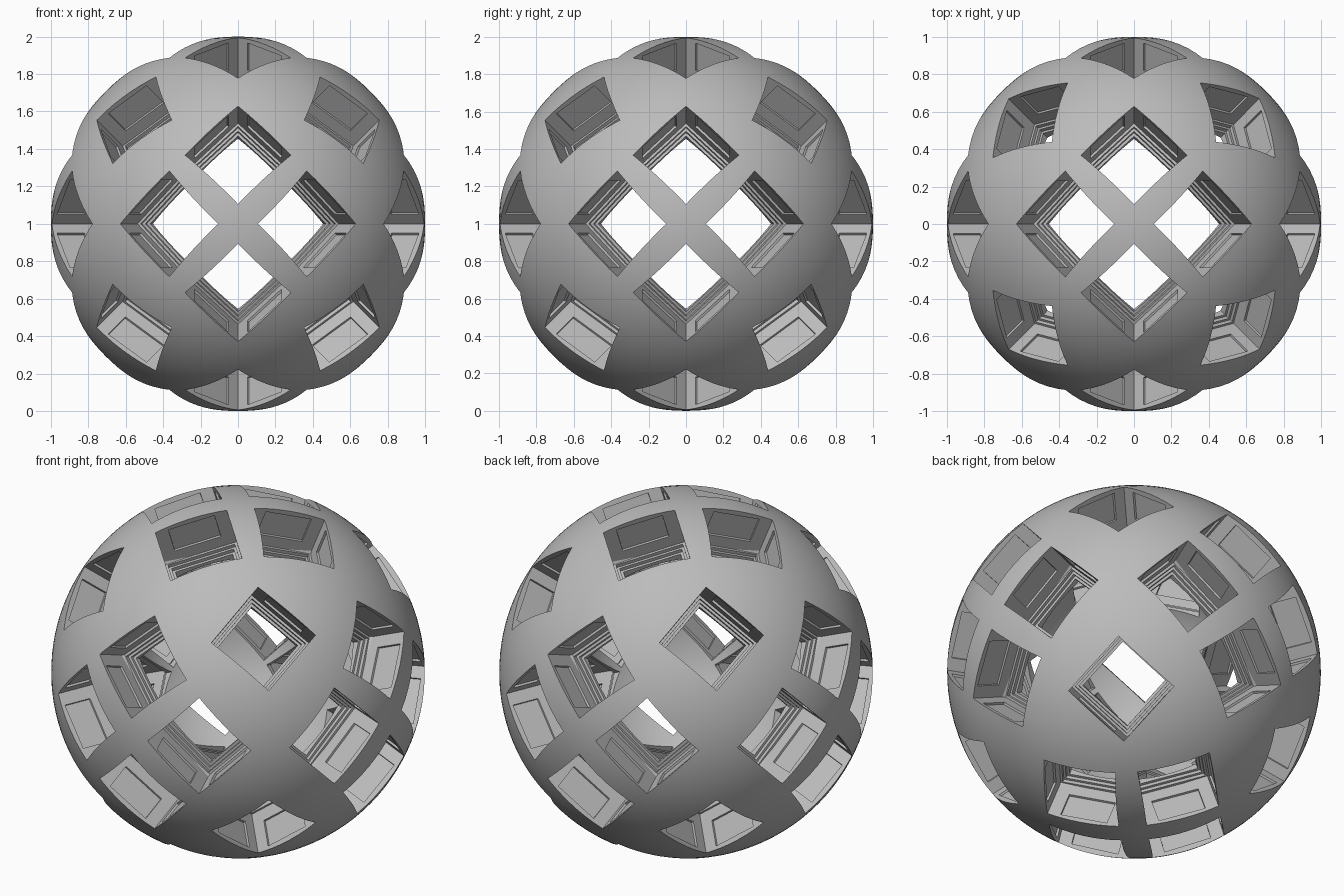
import bpy, bmesh, math
from mathutils import Vector

if "Cube" in bpy.data.objects:
    bpy.data.objects.remove(bpy.data.objects["Cube"], do_unlink=True)

CENTRE = Vector((0, 0, 1))
INNER_RADIUS = 0.68
# Stepped window opening: (distance from centre, half side)
STEPS = [(1.02, 0.2), (0.72, 0.2), (0.72, 0.187), (0.7, 0.187),
         (0.7, 0.174), (0.68, 0.174), (0.68, 0.16), (0.6, 0.16)]


def new_object(name, bm):
    mesh = bpy.data.meshes.new(name)
    bm.to_mesh(mesh)
    bm.free()
    obj = bpy.data.objects.new(name, mesh)
    bpy.context.collection.objects.link(obj)
    obj.location = CENTRE
    return obj


def add_window(bm, direction, diagonal):
    """Add one stepped square cutter with a recessed panel on each wall."""
    d = direction.normalized()
    u = diagonal.normalized()
    v = d.cross(u)
    rings = []
    for t, half in STEPS:
        r = half * math.sqrt(2)
        rings.append([bm.verts.new(d * t + c * r) for c in (u, v, -u, -v)])
    faces = [bm.faces.new(rings[0]), bm.faces.new(rings[-1][::-1])]
    walls = []
    for a, b in zip(rings, rings[1:]):
        for i in range(4):
            j = (i + 1) % 4
            f = bm.faces.new((a[i], b[i], b[j], a[j]))
            faces.append(f)
            if a is rings[0]:
                walls.append(f)
    bmesh.ops.recalc_face_normals(bm, faces=faces)
    bmesh.ops.inset_individual(bm, faces=walls, thickness=0.1)
    bmesh.ops.inset_individual(bm, faces=walls, thickness=0.001, depth=0.012)


# Hollow ball: outer skin and reversed inner skin
bm = bmesh.new()
bmesh.ops.create_uvsphere(bm, u_segments=128, v_segments=64, radius=1)
outer = set(bm.faces)
bmesh.ops.create_uvsphere(bm, u_segments=96, v_segments=48, radius=INNER_RADIUS)
bmesh.ops.reverse_faces(bm, faces=[f for f in bm.faces if f not in outer])
shell = new_object("windowed_shell", bm)

# Window cutters: eight round each main great circle, one at each corner
bm = bmesh.new()
axes = [Vector((1, 0, 0)), Vector((0, 1, 0)), Vector((0, 0, 1))]
for n in range(3):
    a, b = axes[(n + 1) % 3], axes[(n + 2) % 3]
    for k in range(8):
        ang = math.radians(22.5 + 45 * k)
        add_window(bm, a * math.cos(ang) + b * math.sin(ang), axes[n])
for x in (-1, 1):
    for y in (-1, 1):
        for z in (-1, 1):
            add_window(bm, Vector((x, y, z)), Vector((-y, x, 0)))
cutter = new_object("window_cutter", bm)
cutter.hide_render = True

# Cut the windows
mod = shell.modifiers.new("windows", "BOOLEAN")
mod.operation = "DIFFERENCE"
mod.solver = "EXACT"
mod.object = cutter
bpy.ops.object.select_all(action="DESELECT")
shell.select_set(True)
bpy.context.view_layer.objects.active = shell
bpy.ops.object.modifier_apply(modifier=mod.name)
bpy.data.objects.remove(cutter, do_unlink=True)

# Plain grey finish
mat = bpy.data.materials.new("plain_grey")
mat.use_nodes = True
colour = (0.5, 0.5, 0.5, 1)
mat.diffuse_color = colour
mat.node_tree.nodes["Principled BSDF"].inputs["Base Color"].default_value = colour
shell.data.materials.clear()
shell.data.materials.append(mat)
bpy.ops.object.shade_smooth_by_angle(angle=math.radians(25))
